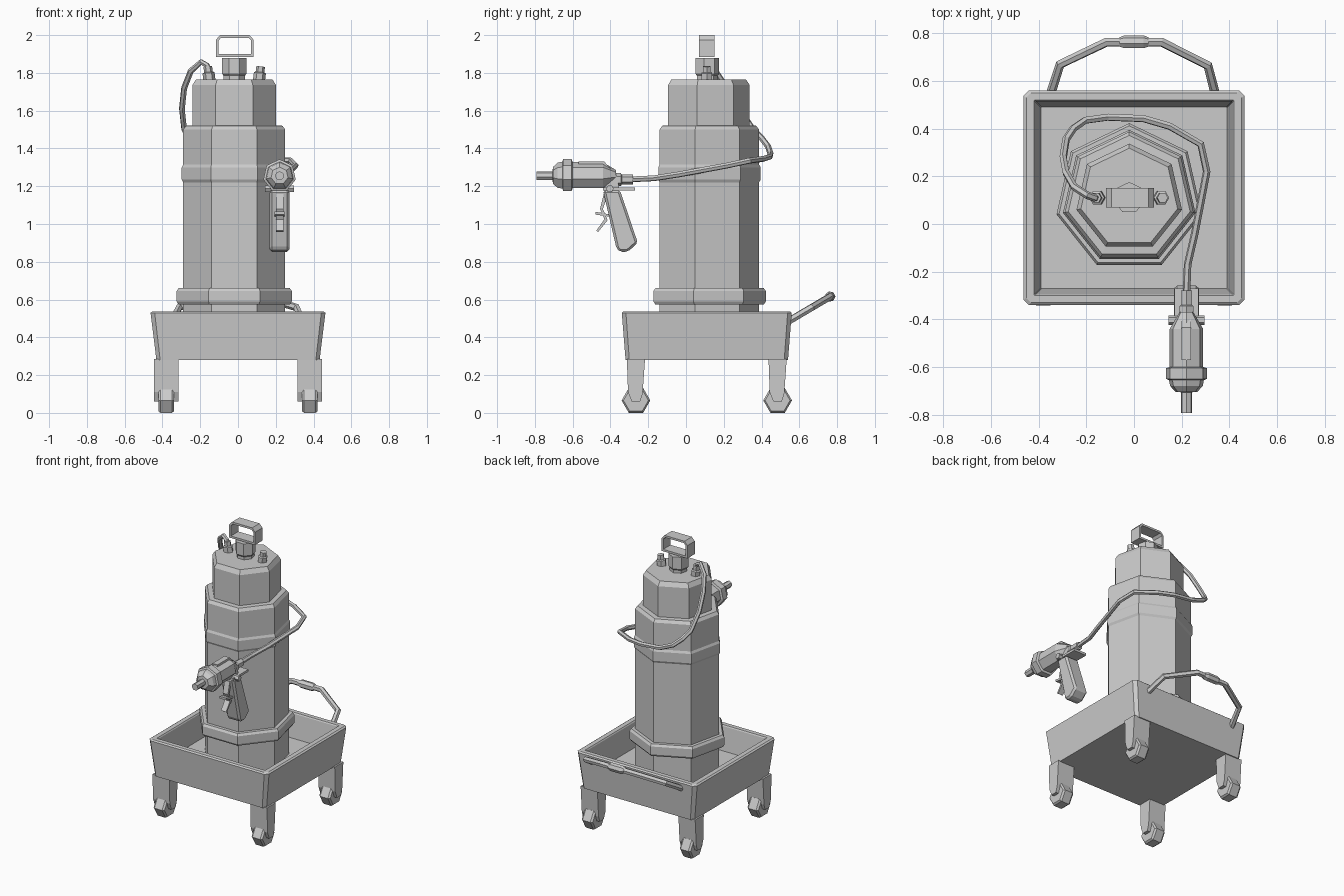
import bpy, bmesh
from math import cos, sin, pi
from mathutils import Vector, Matrix

if "Cube" in bpy.data.objects:
    bpy.data.objects.remove(bpy.data.objects["Cube"])

CX, CY = -0.02, 0.11      # drum axis
GX, GZ = 0.22, 1.255      # gun axis


def finish(name, bm):
    bmesh.ops.recalc_face_normals(bm, faces=bm.faces)
    me = bpy.data.meshes.new(name)
    bm.to_mesh(me)
    bm.free()
    ob = bpy.data.objects.new(name, me)
    bpy.context.collection.objects.link(ob)
    return ob


def loft(name, rings):
    """Skin a stack of equal-sized rings and cap both ends."""
    bm = bmesh.new()
    vs = [[bm.verts.new(p) for p in r] for r in rings]
    n = len(vs[0])
    for a, b in zip(vs, vs[1:]):
        for i in range(n):
            j = (i + 1) % n
            bm.faces.new((a[i], a[j], b[j], b[i]))
    bm.faces.new(vs[0])
    bm.faces.new(vs[-1])
    return finish(name, bm)


def turned(name, profile, n=7, mat=Matrix(), phase=pi / 2):
    """Turn (radius, height) pairs around local z."""
    return loft(name, [[mat @ Vector((r * cos(phase + 2 * pi * i / n),
                                      r * sin(phase + 2 * pi * i / n), h))
                        for i in range(n)] for r, h in profile])


def plate(name, pts, x0, x1, bevel=0.0):
    """Extrude a (y, z) outline along x."""
    ob = loft(name, [[(x, y, z) for y, z in pts] for x in (x0, x1)])
    if bevel:
        m = ob.modifiers.new("bevel", 'BEVEL')
        m.width, m.segments = bevel, 1
    return ob


def tube(name, pts, r):
    cu = bpy.data.curves.new(name, 'CURVE')
    cu.dimensions, cu.bevel_depth, cu.bevel_resolution = '3D', r, 1
    cu.use_fill_caps = True
    sp = cu.splines.new('POLY')
    sp.points.add(len(pts) - 1)
    for p, c in zip(sp.points, pts):
        p.co = (*c, 1)
    ob = bpy.data.objects.new(name, cu)
    bpy.context.collection.objects.link(ob)
    bpy.context.view_layer.objects.active = ob
    ob.select_set(True)
    bpy.ops.object.convert(target='MESH')
    for p in bpy.context.object.data.polygons:
        p.use_smooth = False
    bpy.context.object.select_set(False)


def tray_ring(hx, hy, z, c):
    """Rectangle with cut corners around the tray centre."""
    q = [(hx, hy - c), (hx - c, hy), (c - hx, hy), (-hx, hy - c),
         (-hx, c - hy), (c - hx, -hy), (hx - c, -hy), (hx, c - hy)]
    return [(x, CY + y, z) for x, y in q]


# Tray
loft("tray", [tray_ring(.432, .43, .28, .02), tray_ring(.463, .45, .53, .022),
              tray_ring(.452, .44, .538, .02), tray_ring(.42, .41, .538, .003),
              tray_ring(.415, .405, .53, .003), tray_ring(.39, .38, .37, .003)])

# Legs and wheels
for sx in (-1, 1):
    for y, end in ((-.265, "front"), (.485, "back")):
        side = "left" if sx < 0 else "right"
        k = 1 if end == "back" else -1
        leg = [(-.048, .285), (.048, .285), (.035, .10), (.022, .06), (-.022, .06), (-.042, .11)]
        plate(f"{end}_{side}_leg", [(y + a, z) for a, z in leg],
              sx * .375 - .065 + sx * .004, sx * .375 + .065 + sx * .004)
        axle = Matrix.Translation((sx * .38, y, .066)) @ Matrix.Rotation(pi / 2, 4, 'Y')
        turned(f"{end}_{side}_wheel", [(.066, -.042), (.076, -.03), (.076, .03), (.066, .042)],
               6, axle)

# Drum and pump head
drum = Matrix.Translation((CX, CY, 0))
turned("drum", [(.277, .36), (.277, .575), (.303, .575), (.313, .59), (.313, .645), (.302, .66),
                (.277, .66), (.277, 1.22), (.285, 1.235), (.285, 1.30), (.277, 1.315),
                (.277, 1.50), (.262, 1.52), (.227, 1.522), (.227, 1.735), (.208, 1.765)],
       mat=drum)
turned("top_post", [(.058, 1.76), (.058, 1.785), (.066, 1.795), (.066, 1.88)], mat=drum)

# Lifting handle: closed frame
outer = [(-.1, 1.885), (.1, 1.885), (.1, 1.975), (.078, 2.0), (-.078, 2.0), (-.1, 1.975)]
inner = [(-.087, 1.899), (.087, 1.899), (.087, 1.97), (.073, 1.986), (-.073, 1.986), (-.087, 1.97)]
bm = bmesh.new()
loops = [[bm.verts.new((CX + x + .003, y, z)) for x, z in o]
         for o, y in ((outer, .07), (outer, .152), (inner, .152), (inner, .07))]
for a, b in zip(loops, loops[1:] + loops[:1]):
    for i in range(6):
        j = (i + 1) % 6
        bm.faces.new((a[i], a[j], b[j], b[i]))
finish("lifting_handle", bm)

# Hose fittings on the lid
for s, side in ((-1, "left"), (1, "right")):
    m = Matrix.Translation((CX + s * .13, CY, 1.75)) @ Matrix.Rotation(s * .12, 4, 'Y')
    turned(f"{side}_fitting", [(.032, 0), (.032, .05), (.023, .055), (.023, .085)], 6, m, 0)

# Hose from lid round the back to the gun
tube("hose", [(-.155, .107, 1.80), (-.165, .11, 1.84), (-.195, .12, 1.858), (-.25, .155, 1.81),
              (-.285, .215, 1.72), (-.297, .28, 1.61), (-.285, .355, 1.50), (-.255, .40, 1.455),
              (-.205, .435, 1.41), (-.11, .448, 1.37), (.04, .442, 1.355), (.15, .41, 1.345),
              (.28, .335, 1.335), (.305, .22, 1.31), (.255, -.04, 1.262), (.225, -.17, 1.242),
              (.22, -.30, 1.236)], .016)

# Gun body along -y, vertex upward
gun = Matrix.Translation((GX, 0, GZ)) @ Matrix.Rotation(pi / 2, 4, 'X')
turned("gun_barrel", [(.03, .37), (.072, .44), (.072, .60), (.088, .605), (.088, .65), (.075, .655),
                      (.07, .68), (.046, .705), (.024, .706), (.024, .792)], mat=gun)
turned("gun_hose_connector", [(.027, .28), (.027, .34), (.034, .345), (.034, .42)], 6,
       Matrix.Translation((0, 0, -.02)) @ gun)
plate("gun_top_strip", [(-.57, 1.30), (-.57, 1.332), (-.435, 1.332), (-.37, 1.265), (-.37, 1.23)],
      GX - .02, GX + .02)
plate("gun_frame", [(-.44, 1.25), (-.37, 1.26), (-.35, 1.18), (-.43, 1.17)], GX - .03, GX + .03)
plate("gun_rear_plate", [(-.44, 1.178), (-.27, 1.178), (-.27, 1.194), (-.44, 1.194)],
      GX - .05, GX + .05)
bolt = Matrix.Translation((GX, -.403, 1.187)) @ Matrix.Rotation(pi / 2, 4, 'Y')
turned("gun_pivot_bolt", [(.02, -.076), (.02, .076)], 6, bolt)
plate("gun_grip", [(-.44, 1.18), (-.368, .87), (-.35, .853), (-.308, .853), (-.255, .90),
                   (-.35, 1.18)], GX - .052, GX + .052, .018)

# Trigger and finger rest
plate("trigger", [(-.43, 1.18), (-.455, 1.08), (-.432, 1.025), (-.475, .965), (-.465, .958),
                  (-.415, 1.02), (-.44, 1.08), (-.405, 1.18)], GX - .02, GX + .02)
plate("trigger_rest", [(-.48, 1.065), (-.40, 1.05), (-.40, 1.038), (-.48, 1.05)],
      GX - .027, GX + .027)

# Push handle on the back of the tray
path = [(-.355, .53), (-.31, .67), (-.115, .763), (.115, .763), (.31, .665), (.345, .53)]
tube("push_handle", [(x, y, .49 + (y - .55) * .59) for x, y in path], .02)
sleeve = Matrix.Translation((0, .763, .616)) @ Matrix.Rotation(pi / 2, 4, 'Y')
turned("push_handle_sleeve", [(.021, -.06), (.028, -.04), (.028, .04), (.021, .06)], 7, sleeve)
